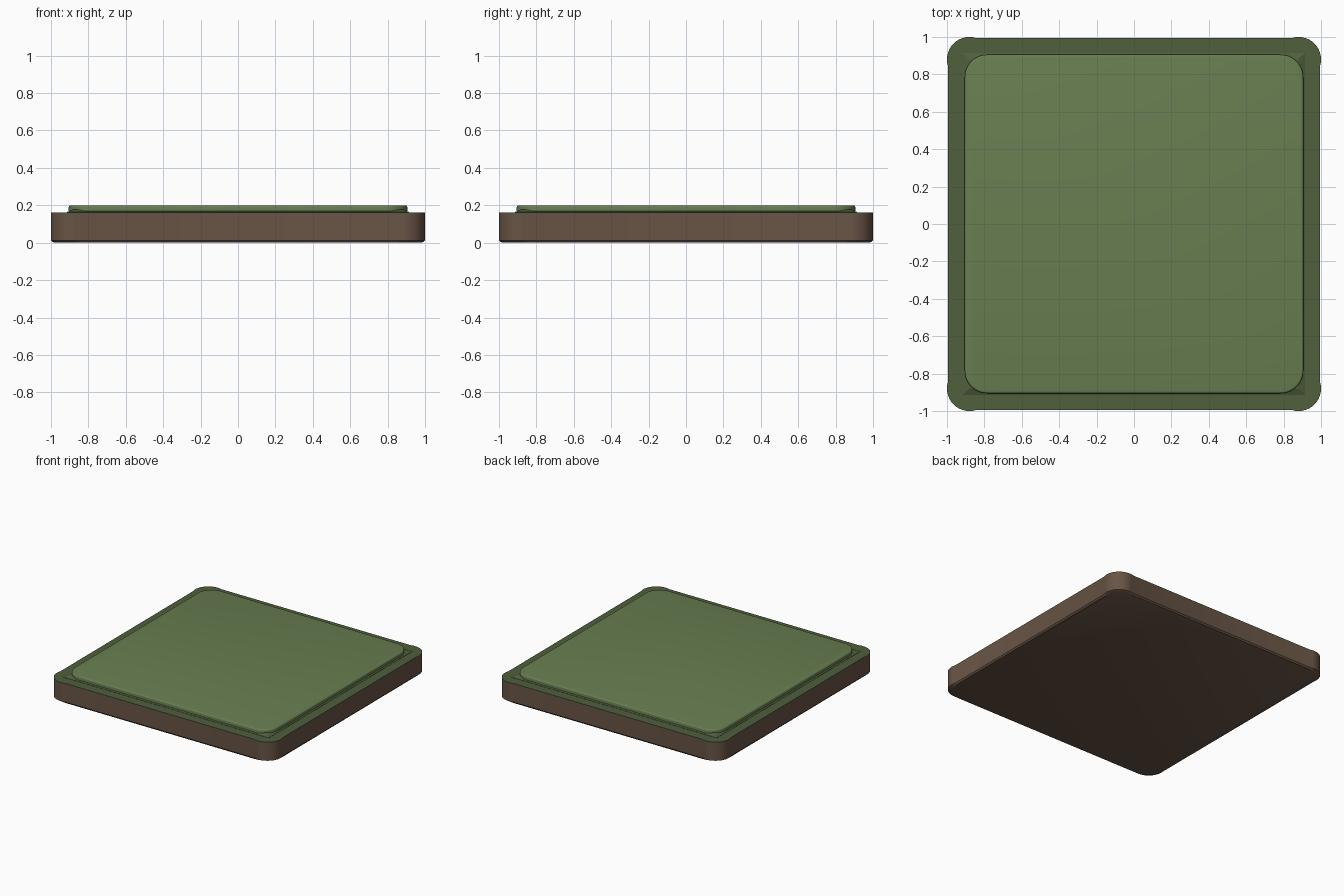
import bpy, bmesh
from math import sin, cos, acos, pi

if "Cube" in bpy.data.objects:
    bpy.data.objects.remove(bpy.data.objects["Cube"])


def material(name, rgb):
    m = bpy.data.materials.new(name)
    m.diffuse_color = (*rgb, 1)
    m.use_nodes = True
    m.node_tree.nodes["Principled BSDF"].inputs["Base Color"].default_value = m.diffuse_color
    return m


SOIL = material("soil_brown", (0.14, 0.09, 0.06))
RIM = material("dark_green", (0.08, 0.115, 0.048))
GRASS = material("grass_green", (0.14, 0.21, 0.082))
STEPS = 14


def outline(half, radius, side=None):
    """Rounded square; a side smaller than half lets the corners bulge slightly."""
    c = half - radius
    extra = acos((side - c) / radius) if side else 0.0
    pts = []
    for k in range(4):
        for i in range(STEPS + 1):
            a = k * pi / 2 - extra + (pi / 2 + 2 * extra) * i / STEPS
            sx = 1 if k in (0, 3) else -1
            sy = 1 if k in (0, 1) else -1
            pts.append((sx * c + radius * cos(a), sy * c + radius * sin(a)))
    return pts


def square(half):
    return [(half, half), (-half, half), (-half, -half), (half, -half)]


def loft(name, rings, mat, smooth=True):
    """Skin stacked outlines, given as (points, z), into a closed solid."""
    bm = bmesh.new()
    loops = [[bm.verts.new((x, y, z)) for x, y in pts] for pts, z in rings]
    n = len(loops[0])
    for lo, hi in zip(loops, loops[1:]):
        for i in range(n):
            j = (i + 1) % n
            bm.faces.new((lo[i], lo[j], hi[j], hi[i]))
    bm.faces.new(loops[0][::-1])
    bm.faces.new(loops[-1])
    mesh = bpy.data.meshes.new(name)
    bm.to_mesh(mesh)
    bm.free()
    mesh.materials.append(mat)
    ob = bpy.data.objects.new(name, mesh)
    bpy.context.collection.objects.link(ob)
    if smooth:
        bpy.ops.object.select_all(action='DESELECT')
        ob.select_set(True)
        bpy.context.view_layer.objects.active = ob
        bpy.ops.object.shade_smooth_by_angle(angle=0.6)
    return ob


# Soil slab with slightly bulging round corners and a softened underside
body = outline(1.0, 0.12, 0.994)
loft("soil_base", [(outline(0.985, 0.14), 0.0), (body, 0.012), (body, 0.156)], SOIL)

# Thin dark green layer over the slab
loft("green_rim", [(body, 0.156), (body, 0.162)], RIM)

# Low sloped square step under the grass panel
loft("sloped_step", [(square(0.915), 0.16), (square(0.915), 0.164),
                     (square(0.88), 0.178)], RIM, smooth=False)

# Raised grass panel with a small rounded upper edge
panel = [(outline(0.905, 0.12), 0.17), (outline(0.905, 0.12), 0.19)]
for i in range(1, 4):
    a = i * pi / 6
    panel.append((outline(0.895 + 0.01 * cos(a), 0.11 + 0.01 * cos(a)),
                  0.19 + 0.01 * sin(a)))
loft("grass_panel", panel, GRASS)
